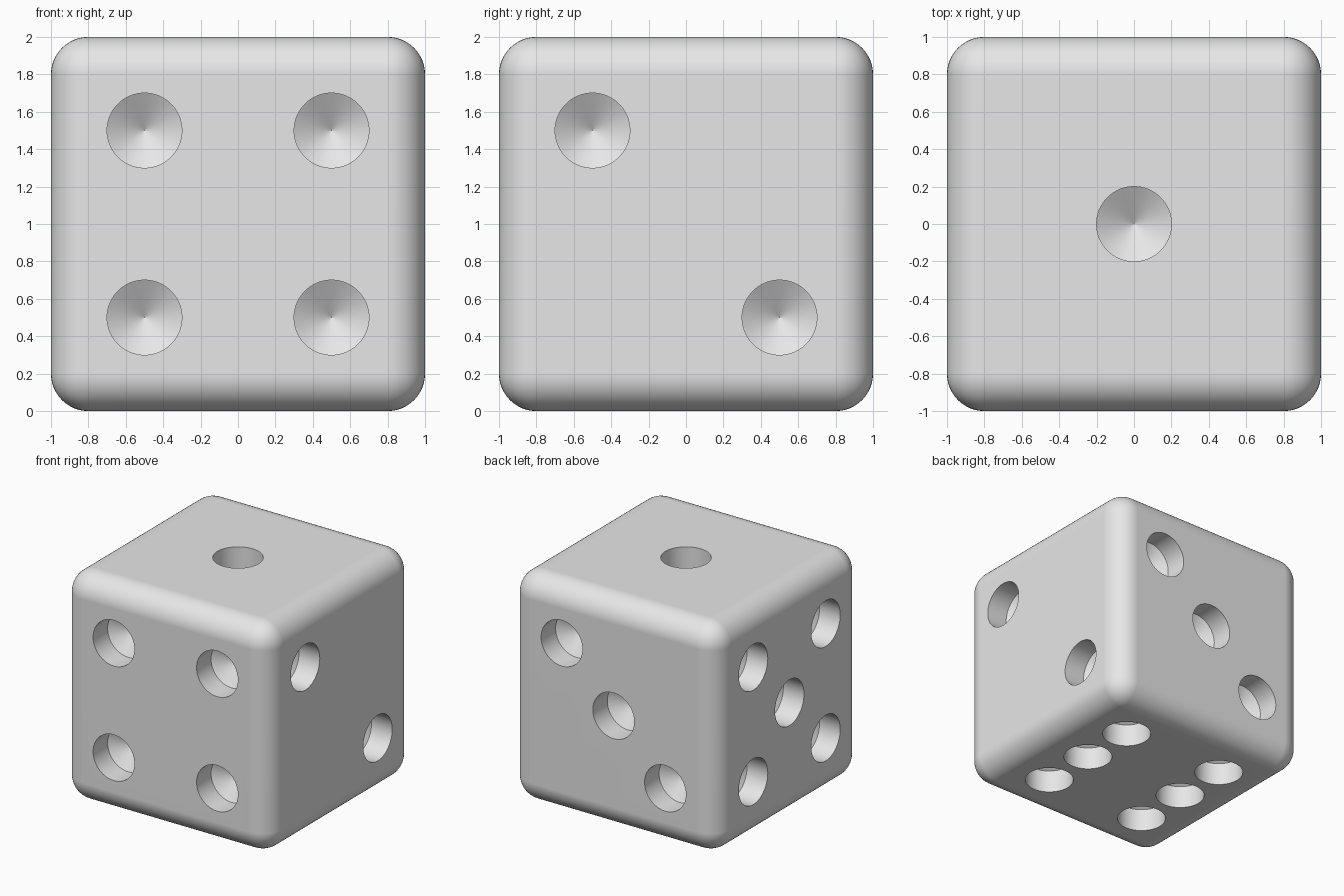
import bpy, bmesh, math
from mathutils import Matrix, Vector

old = bpy.data.objects.get("Cube")
if old:
    bpy.data.objects.remove(old, do_unlink=True)

ROUND = 0.2       # edge radius
PIP_R = 0.2       # pip radius
PIP_WALL = 0.2    # straight wall depth
PIP_TIP = 0.12    # conical floor depth
CENTRE = Vector((0, 0, 1))

grey = bpy.data.materials.new("light_grey")
grey.use_nodes = True
grey.diffuse_color = (0.8, 0.8, 0.8, 1)
grey.node_tree.nodes["Principled BSDF"].inputs["Base Color"].default_value = (0.8, 0.8, 0.8, 1)


def make_object(name, bm):
    mesh = bpy.data.meshes.new(name)
    bm.to_mesh(mesh)
    bm.free()
    mesh.materials.append(grey)
    obj = bpy.data.objects.new(name, mesh)
    bpy.context.collection.objects.link(obj)
    return obj


def add_drill(bm, pos, normal):
    """Cylinder with a pointed end, sunk into the face along its normal."""
    place = Matrix.Translation(pos) @ normal.to_track_quat('Z', 'Y').to_matrix().to_4x4()
    made = bmesh.ops.create_cone(bm, cap_ends=True, segments=64, radius1=PIP_R,
                                 radius2=PIP_R, depth=2 * PIP_WALL, matrix=place)
    caps = {f for v in made["verts"] for f in v.link_faces if len(f.verts) > 4}
    floor = min(caps, key=lambda f: (f.calc_center_median() - pos).dot(normal))
    tip = bmesh.ops.poke(bm, faces=[floor])["verts"][0]
    tip.co = pos - normal * (PIP_WALL + PIP_TIP)


# Pip positions on each face, measured from the body centre
h = 0.5
corners = [(a, b) for a in (-h, h) for b in (-h, h)]
pips = [Vector((0, 0, 1))]                                            # top: one
pips += [Vector((1, -h, h)), Vector((1, h, -h))]                      # left: two
pips += [Vector((t, 1, t)) for t in (-h, 0, h)]                       # back: three
pips += [Vector((a, -1, b)) for a, b in corners]                      # front: four
pips += [Vector((-1, a, b)) for a, b in corners + [(0, 0)]]           # right: five
pips += [Vector((a, b, -1)) for a in (-h, h) for b in (-h, 0, h)]     # bottom: six

bm = bmesh.new()
for p in pips:
    normal = Vector([round(c) if abs(c) > 0.9 else 0 for c in p])
    add_drill(bm, p + CENTRE, normal)
drills = make_object("pip_cutters", bm)
drills.hide_render = True

# Rounded body
bm = bmesh.new()
bmesh.ops.create_cube(bm, size=2, matrix=Matrix.Translation(CENTRE))
body = make_object("die_body", bm)

bevel = body.modifiers.new("rounded_edges", 'BEVEL')
bevel.width = ROUND
bevel.segments = 12
cut = body.modifiers.new("pips", 'BOOLEAN')
cut.operation = 'DIFFERENCE'
cut.solver = 'EXACT'
cut.object = drills

bpy.ops.object.select_all(action='DESELECT')
body.select_set(True)
bpy.context.view_layer.objects.active = body
for name in ("rounded_edges", "pips"):
    bpy.ops.object.modifier_apply(modifier=name)
bpy.data.objects.remove(drills, do_unlink=True)

# Smooth rounding, crisp pip rims, faceted pip floors
bpy.ops.object.shade_smooth_by_angle(angle=math.radians(30))
mesh = body.data
for poly in mesh.polygons:
    reach = max(abs(c) for i in poly.vertices for c in mesh.vertices[i].co - CENTRE)
    if len(poly.vertices) == 3 and reach < 0.85:
        poly.use_smooth = False
flat = body.modifiers.new("flat_sides", 'WEIGHTED_NORMAL')
flat.keep_sharp = True
